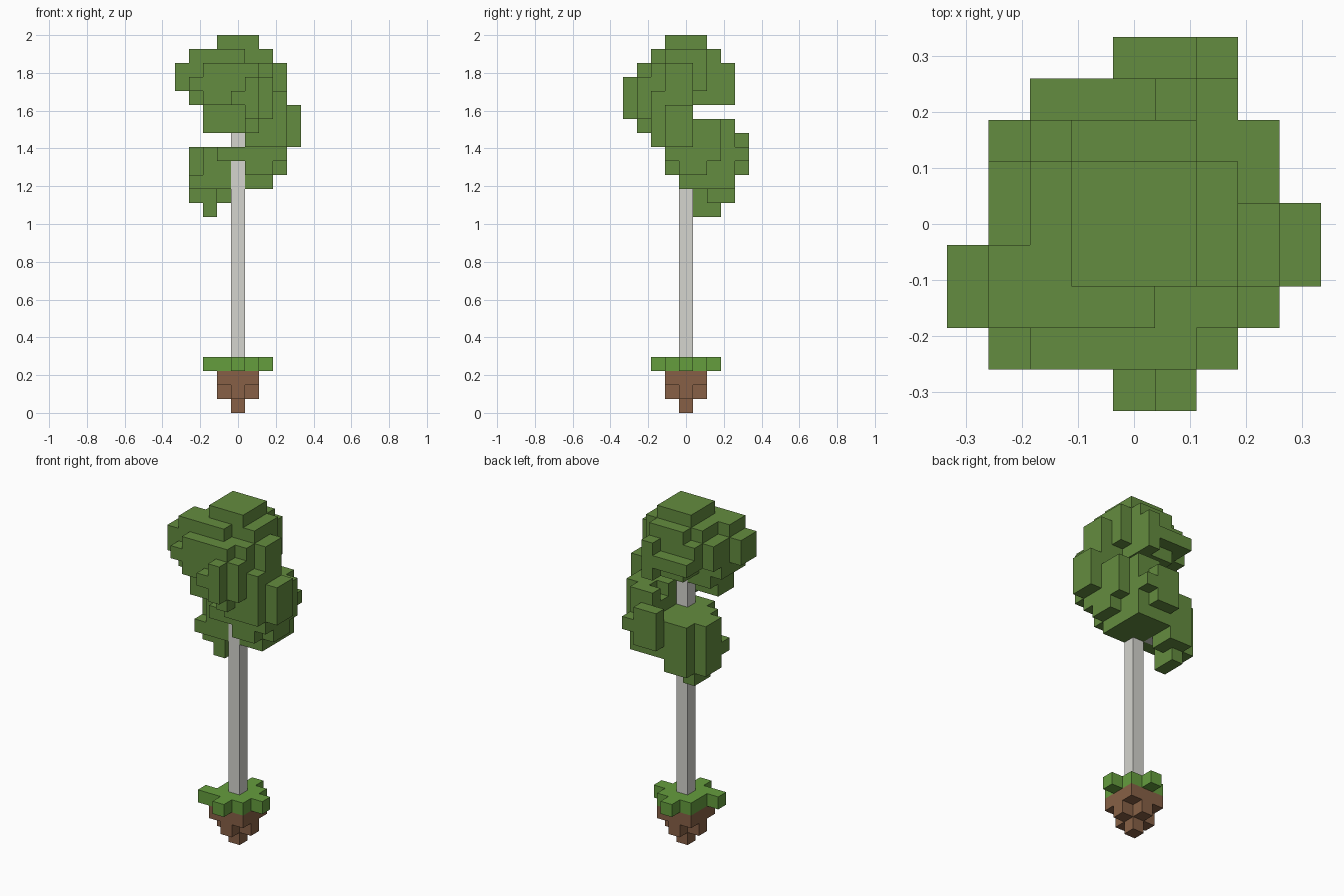
import bpy, bmesh, math
from mathutils import Vector

old = bpy.data.objects.get("Cube")
if old:
    bpy.data.objects.remove(old, do_unlink=True)

UNIT = 2 / 27  # edge of one block; the tree is 27 blocks tall


def material(name, rgb):
    mat = bpy.data.materials.new(name)
    mat.use_nodes = True
    color = (*rgb, 1)
    mat.diffuse_color = color
    bsdf = mat.node_tree.nodes["Principled BSDF"]
    bsdf.inputs["Base Color"].default_value = color
    bsdf.inputs["Roughness"].default_value = 0.9
    return mat


def fill(boxes):
    """Set of block cells covered by inclusive boxes (x0, x1, y0, y1, z0, z1)."""
    return {(x, y, z)
            for x0, x1, y0, y1, z0, z1 in boxes
            for x in range(x0, x1 + 1)
            for y in range(y0, y1 + 1)
            for z in range(z0, z1 + 1)}


def build(name, cells, mat):
    """Skin the cells with outward faces only, then merge flat regions."""
    bm = bmesh.new()
    for cell in sorted(cells):
        center = Vector(cell) + Vector((0, 0, 0.5))
        for axis in range(3):
            for sign in (-1, 1):
                normal = Vector((0, 0, 0))
                normal[axis] = sign
                neighbour = tuple(int(a + b) for a, b in zip(cell, normal))
                if neighbour in cells:
                    continue
                u = Vector((0, 0, 0))
                u[(axis + 1) % 3] = 0.5
                v = normal.cross(u)
                mid = center + normal * 0.5
                corners = (mid - u - v, mid + u - v, mid + u + v, mid - u + v)
                bm.faces.new([bm.verts.new(c * UNIT) for c in corners])
    bmesh.ops.remove_doubles(bm, verts=bm.verts, dist=UNIT / 100)
    bmesh.ops.dissolve_limit(bm, angle_limit=math.radians(1),
                             verts=bm.verts, edges=bm.edges)
    mesh = bpy.data.meshes.new(name)
    bm.to_mesh(mesh)
    bm.free()
    mesh.materials.append(mat)
    obj = bpy.data.objects.new(name, mesh)
    bpy.context.collection.objects.link(obj)
    return obj


leaf_green = material("leaf green", (0.127, 0.262, 0.05))
grass_green = material("grass green", (0.13, 0.34, 0.048))
soil_brown = material("soil brown", (0.242, 0.118, 0.061))
bark_grey = material("bark grey", (0.66, 0.66, 0.62))

# Soil clod tapering to a point
soil = fill([(0, 0, 0, 0, 0, 1), (-1, 1, 0, 0, 1, 1),
             (0, 0, -1, 1, 1, 1), (-1, 1, -1, 1, 2, 2)])
build("soil_clod", soil, soil_brown)

# Ragged grass patch
grass = fill([(-1, 1, -1, 1, 3, 3), (0, 0, -2, 2, 3, 3),
              (2, 2, 0, 0, 3, 3), (-2, -2, -1, -1, 3, 3)])
build("grass_patch", grass, grass_green)

# Trunk with a short hidden branch
trunk = fill([(0, 0, 0, 0, 4, 22), (-1, -1, 1, 1, 16, 16)])
build("trunk", trunk, bark_grey)

# Foliage winds up around the trunk: back left, right, front, then crown
lower = fill([
    (-2, -2, 1, 2, 14, 15),
    (-3, -2, 1, 2, 15, 18),
    (-2, -1, 2, 3, 15, 18),
    (-3, -1, 0, 0, 16, 16),
    (-2, -1, 0, 0, 17, 18),
    (-1, 2, 1, 3, 16, 18),
    (1, 2, 0, 0, 16, 18),
    (0, 1, 4, 4, 17, 19),
    (2, 2, 4, 4, 18, 18),
    (1, 2, -1, -1, 17, 18),
    (3, 3, 0, 1, 17, 17),
    (3, 3, -1, 2, 18, 18),
    (-1, 0, -1, -1, 18, 18),
])
middle = fill([
    (1, 3, -2, 1, 19, 20),
    (1, 3, 2, 2, 19, 19),
    (2, 3, 2, 2, 20, 20),
    (1, 2, 3, 3, 19, 20),
    (4, 4, -1, 0, 19, 21),
    (3, 3, -2, 0, 21, 22),
    (1, 1, -3, -3, 20, 20),
    (-2, 0, -2, -1, 20, 21),
    (-2, 2, -2, 0, 21, 22),
    (1, 2, -3, -3, 21, 23),
    (-2, 0, -3, -3, 22, 23),
    (1, 1, -4, -4, 21, 23),
    (0, 0, -4, -4, 22, 22),
])
crown = fill([
    (-3, 0, -2, 0, 22, 24),
    (-3, -3, -3, -3, 23, 23),
    (-2, 2, -1, 0, 22, 24),
    (-1, 1, 1, 2, 22, 24),
    (-2, -2, 1, 2, 23, 24),
    (2, 2, 1, 1, 23, 24),
    (1, 1, 3, 3, 22, 24),
    (-2, 0, 3, 3, 23, 23),
    (-2, 1, -3, -3, 24, 24),
    (-4, -4, -2, -1, 23, 24),
    (-3, -3, 1, 1, 23, 24),
    (3, 3, -1, 0, 23, 24),
    (1, 2, -2, -2, 23, 24),
    (-3, 0, -2, -1, 25, 25),
    (-2, 2, -1, 1, 25, 25),
    (-1, 1, 2, 2, 25, 25),
    (-1, 1, -1, 1, 26, 26),
])
build("foliage", (lower | middle | crown) - trunk, leaf_green)
